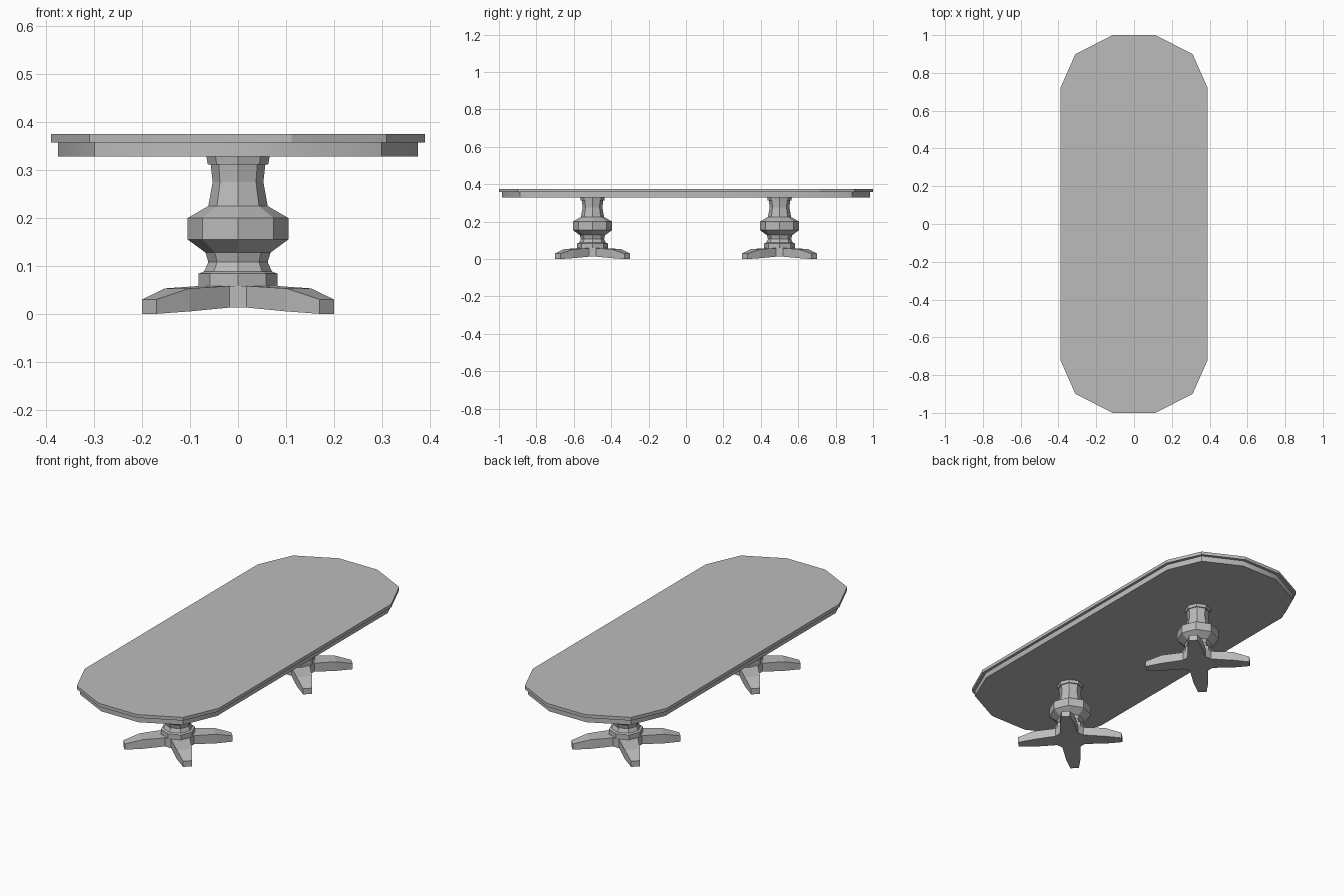
import bpy, bmesh, math
from mathutils import Matrix

cube = bpy.data.objects.get("Cube")
if cube:
    bpy.data.objects.remove(cube, do_unlink=True)

grey = bpy.data.materials.new("plain_grey")
grey.use_nodes = True
grey.diffuse_color = (0.5, 0.5, 0.5, 1)
grey.node_tree.nodes["Principled BSDF"].inputs["Base Color"].default_value = (0.5, 0.5, 0.5, 1)


def finish(bm, name, y=0.0):
    bmesh.ops.remove_doubles(bm, verts=bm.verts, dist=0.0001)
    bmesh.ops.recalc_face_normals(bm, faces=bm.faces)
    mesh = bpy.data.meshes.new(name)
    bm.to_mesh(mesh)
    bm.free()
    mesh.materials.append(grey)
    obj = bpy.data.objects.new(name, mesh)
    obj.location.y = y
    bpy.context.collection.objects.link(obj)
    return obj


def loft(bm, rings):
    """Skin a stack of equal-sized rings and cap both ends."""
    loops = [[bm.verts.new(p) for p in ring] for ring in rings]
    n = len(loops[0])
    for a, b in zip(loops, loops[1:]):
        for i in range(n):
            j = (i + 1) % n
            bm.faces.new((a[i], a[j], b[j], b[i]))
    bm.faces.new(loops[0][::-1])
    bm.faces.new(loops[-1])


def slab(name, corner, z0, z1):
    """Twelve-sided slab mirrored from one quarter of its outline."""
    right = corner + [(-x, y) for x, y in reversed(corner)]
    outline = right + [(-x, -y) for x, y in right]
    bm = bmesh.new()
    loft(bm, [[(x, y, z) for x, y in outline] for z in (z0, z1)])
    return finish(bm, name)


def column(name, y):
    """Turned eight-sided pedestal column."""
    profile = [(0.082, 0.056), (0.082, 0.084), (0.071, 0.088), (0.062, 0.108),
               (0.068, 0.128), (0.105, 0.155), (0.105, 0.2), (0.062, 0.225),
               (0.053, 0.275), (0.057, 0.312), (0.063, 0.312), (0.066, 0.328)]
    bm = bmesh.new()
    loft(bm, [[(r * math.cos(i * math.pi / 4), r * math.sin(i * math.pi / 4), z)
               for i in range(8)] for r, z in profile])
    finish(bm, name, y)


def star_foot(name, y):
    """Four diagonal tapering feet around a flat hub."""
    # long and short coordinate of each leg section, with bottom and top height
    sections = [(0.082, 0.018, 0.013, 0.058), (0.153, 0.101, 0.005, 0.053),
                (0.2, 0.17, 0.0, 0.03)]
    bm = bmesh.new()
    for k in range(4):
        turn = Matrix.Rotation(k * math.pi / 2, 3, 'Z')
        rings = [[bm.verts.new(turn @ Matrix.Identity(3) @ bpy_vec(p)) for p in
                  ((a, b, lo), (b, a, lo), (b, a, hi), (a, b, hi))]
                 for a, b, lo, hi in sections]
        for r, s in zip(rings, rings[1:]):
            for i in range(4):
                j = (i + 1) % 4
                bm.faces.new((r[i], r[j], s[j], s[i]))
        bm.faces.new(rings[-1])
    # hub between the legs
    a, b, lo, hi = sections[0]
    hub = []
    for z in (lo, hi):
        hub.append([Matrix.Rotation(k * math.pi / 2, 3, 'Z') @ bpy_vec(p)
                    for k in range(4) for p in ((a, b, z), (b, a, z))])
    low, high = [[bm.verts.new(p) for p in ring] for ring in hub]
    bm.faces.new(low[::-1])
    bm.faces.new(high)
    for i in range(1, 8, 2):
        j = (i + 1) % 8
        bm.faces.new((low[i], low[j], high[j], high[i]))
    finish(bm, name, y)


def bpy_vec(p):
    return Matrix.Translation(p).to_translation()


# Table top and the apron beneath it
slab("table_top", [(0.39, 0.72), (0.31, 0.9), (0.112, 1.0)], 0.358, 0.375)
apron = slab("apron", [(0.376, 0.71), (0.3, 0.888), (0.108, 0.985)], 0.328, 0.358)
bpy.context.view_layer.objects.active = apron
apron.select_set(True)
bpy.ops.object.shade_smooth_by_angle(angle=math.radians(30))

# Two pedestals
for side, y in (("front", -0.5), ("back", 0.5)):
    column(side + "_column", y)
    star_foot(side + "_foot", y)
